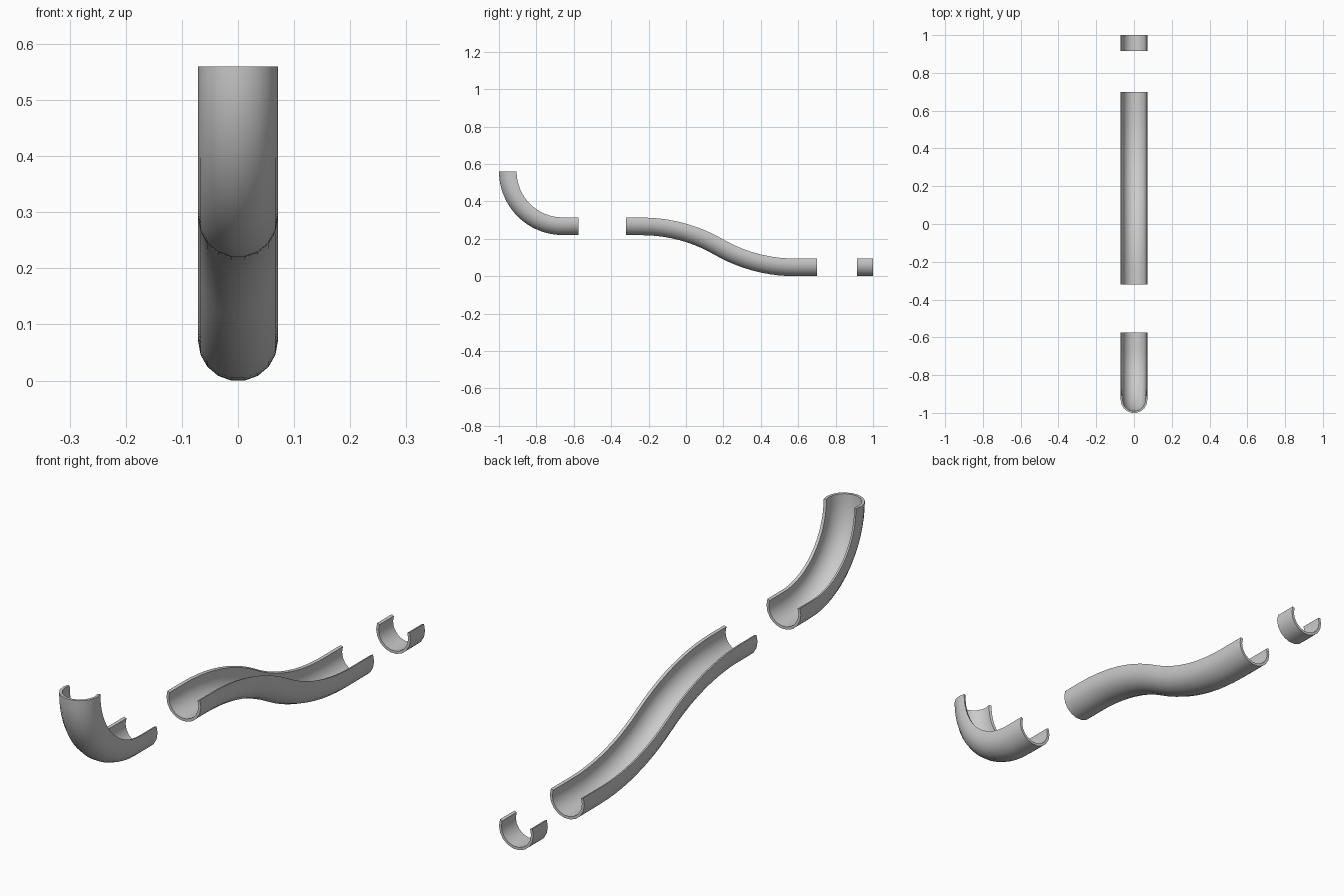
import bpy, bmesh
from math import sin, cos, radians

if "Cube" in bpy.data.objects:
    bpy.data.objects.remove(bpy.data.objects["Cube"])

R_OUT, R_IN, CENTRE = 0.071, 0.061, 0.07

# Open pipe section: 220 degree arc in 20 degree steps, outer wall then inner wall
angles = [radians(a) for a in range(-110, 111, 20)]
SECTION = [(R_OUT * sin(a), CENTRE - R_OUT * cos(a)) for a in angles]
SECTION += [(R_IN * sin(a), CENTRE - R_IN * cos(a)) for a in reversed(angles)]


def straight(path, length):
    y, z, a = path[-1]
    path.append((y + length * cos(a), z + length * sin(a), a))


def bend(path, radius, degrees, steps):
    # follows the pipe's underside; positive degrees turn upward
    y, z, a = path[-1]
    s = 1 if degrees > 0 else -1
    for i in range(1, steps + 1):
        b = a + radians(degrees) * i / steps
        path.append((y + s * radius * (sin(b) - sin(a)),
                     z - s * radius * (cos(b) - cos(a)), b))


def chute(name, path):
    bm = bmesh.new()
    rings = [[bm.verts.new((x, y - h * sin(a), z + h * cos(a))) for x, h in SECTION]
             for y, z, a in path]
    n = len(SECTION)
    for r0, r1 in zip(rings, rings[1:]):
        for i in range(n):
            j = (i + 1) % n
            bm.faces.new((r0[i], r0[j], r1[j], r1[i]))
    # end caps as a strip of quads following the wall
    for ring in (rings[0], rings[-1]):
        for i in range(n // 2 - 1):
            bm.faces.new((ring[i], ring[i + 1], ring[n - 2 - i], ring[n - 1 - i]))
    bmesh.ops.recalc_face_normals(bm, faces=bm.faces)
    mesh = bpy.data.meshes.new(name)
    bm.to_mesh(mesh)
    bm.free()
    obj = bpy.data.objects.new(name, mesh)
    bpy.context.collection.objects.link(obj)
    bpy.context.view_layer.objects.active = obj
    obj.select_set(True)
    bpy.ops.object.shade_smooth_by_angle(angle=radians(35))
    obj.select_set(False)


# Steep entry: quarter bend into a short straight
entry = [(-1.0, 0.56, radians(-90))]
bend(entry, 0.34, 90, 16)
straight(entry, 0.085)
chute("entry_bend", entry)

# Long S-shaped middle run
middle = [(-0.32, 0.219, 0.0)]
straight(middle, 0.085)
bend(middle, 0.77, -30, 10)
bend(middle, 0.865, 30, 10)
straight(middle, 0.70 - middle[-1][0])
chute("s_curve_run", middle)

# Short straight end piece
end = [(0.915, 0.0, 0.0)]
straight(end, 0.085)
chute("short_end_piece", end)
